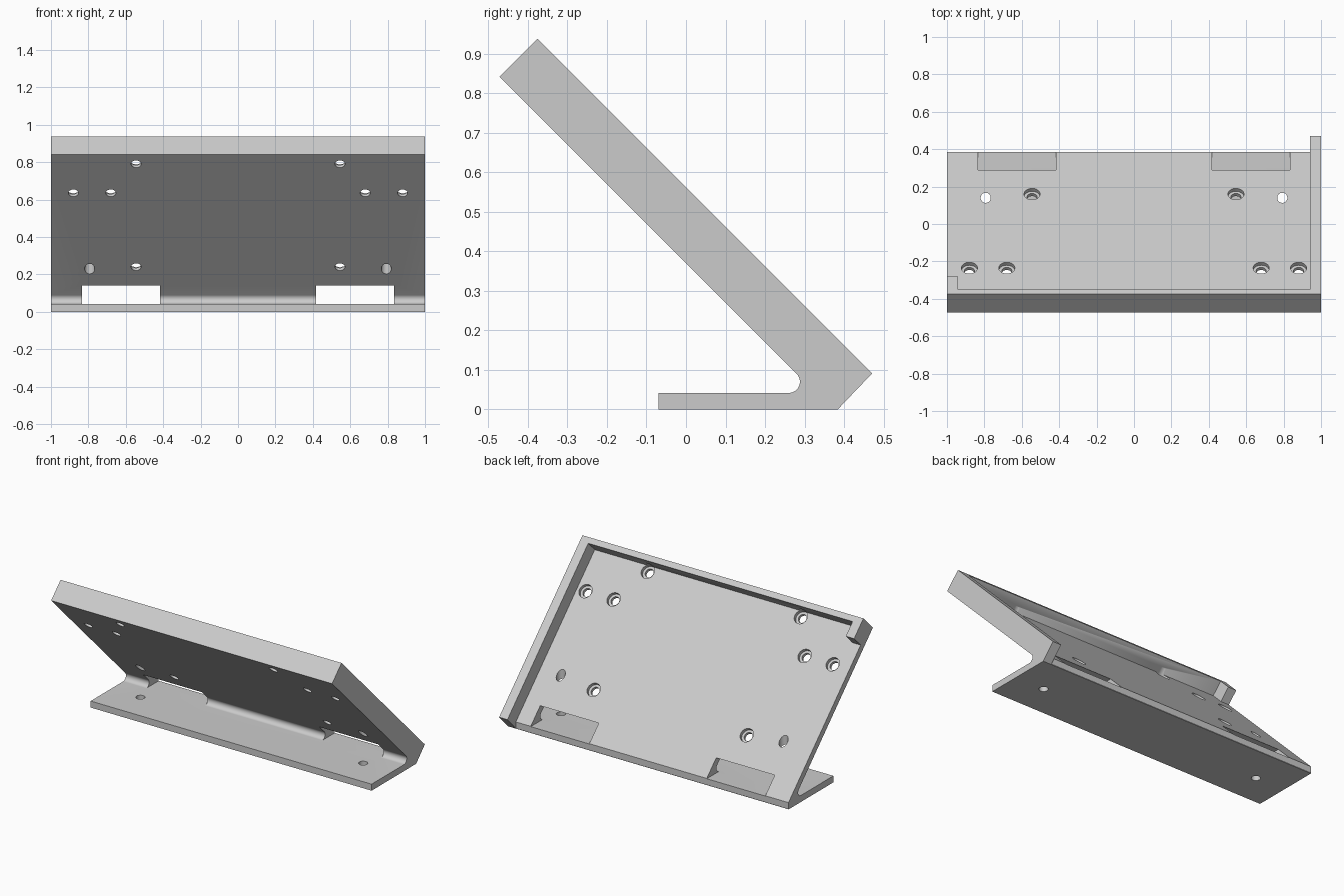
import bpy
import bmesh
from math import sin, cos, radians
from mathutils import Matrix, Vector

cube = bpy.data.objects.get("Cube")
if cube:
    bpy.data.objects.remove(cube, do_unlink=True)

grey = bpy.data.materials.new("plain grey")
grey.use_nodes = True
grey.diffuse_color = (0.6, 0.6, 0.6, 1)
grey.node_tree.nodes["Principled BSDF"].inputs["Base Color"].default_value = (0.6, 0.6, 0.6, 1)

BACK, FLOOR, RIM = 0.37, 0.43, 0.563    # y + z of the sloped planes
BASE = 0.042                            # foot thickness
HOLE, BORE = 0.027, 0.043               # hole radii
NORMAL = Vector((0, 1, 1)).normalized()


def new_object(name, bm):
    bmesh.ops.recalc_face_normals(bm, faces=bm.faces)
    mesh = bpy.data.meshes.new(name)
    bm.to_mesh(mesh)
    bm.free()
    mesh.materials.append(grey)
    obj = bpy.data.objects.new(name, mesh)
    bpy.context.collection.objects.link(obj)
    return obj


def prism(name, profile, x0, x1):
    """Extrude a (y, z) outline along x."""
    bm = bmesh.new()
    face = bm.faces.new([bm.verts.new((x0, y, z)) for y, z in profile])
    ext = bmesh.ops.extrude_face_region(bm, geom=[face])
    verts = [v for v in ext["geom"] if isinstance(v, bmesh.types.BMVert)]
    bmesh.ops.translate(bm, verts=verts, vec=(x1 - x0, 0, 0))
    return new_object(name, bm)


def cylinder(name, start, axis, length, radius):
    bm = bmesh.new()
    mat = (Matrix.Translation(Vector(start) + axis * length / 2)
           @ axis.to_track_quat("Z", "Y").to_matrix().to_4x4())
    bmesh.ops.create_cone(bm, cap_ends=True, segments=32, radius1=radius,
                          radius2=radius, depth=length, matrix=mat)
    return new_object(name, bm)


def slope(s, t):
    """Point with y + z = s and y - z = t."""
    return ((s + t) / 2, (s - t) / 2)


# Side outline: foot, filleted inner corner, leaning panel
r = 0.028
cz = BASE + r
cy = BACK - cz - r * 2 ** 0.5
arc = [(cy + r * cos(radians(a)), cz + r * sin(radians(a))) for a in range(-90, 46, 9)]
END, TOP = 0.384, -1.314
outline = [(-0.07, 0), (END, 0), slope(RIM, END - 0.004), slope(RIM, TOP),
           slope(BACK, TOP), *arc[::-1], (-0.07, BASE)]
body = prism("angled_stand", outline, -1, 1)

cutters = []


# Recess leaves a top rim, one side rim and a small corner block
def recess(t):
    lip = END + 0.002
    return [slope(0.9, t), slope(FLOOR, t), (lip, FLOOR - lip), (lip, -0.2), (0.9, -0.2)]


cutters.append(prism("recess_cutter", recess(-1.262), -0.941, 0.941))
cutters.append(prism("open_side_cutter", recess(-1.125), -1.1, -0.9))

for side in (-1, 1):
    # Cable slots level with the top of the foot
    x0, x1 = sorted((side * 0.418, side * 0.835))
    cutters.append(prism("slot_cutter", [(0.15, BASE), (0.6, BASE), (0.6, 0.14), (0.15, 0.14)], x0, x1))
    # Vertical screw holes through foot and panel
    cutters.append(cylinder("foot_hole_cutter", (side * 0.793, 0.14, -0.1), Vector((0, 0, 1)), 0.6, HOLE))
    # Counterbored mounting holes square to the panel
    for x, z in ((0.545, 0.79), (0.68, 0.635), (0.88, 0.635), (0.545, 0.24)):
        p = Vector((side * x, BACK - z, z))
        cutters.append(cylinder("hole_cutter", p - NORMAL * 0.03, NORMAL, 0.1, HOLE))
        cutters.append(cylinder("bore_cutter", p + NORMAL * 0.02, NORMAL, 0.06, BORE))

for c in cutters:
    c.hide_render = True
    mod = body.modifiers.new(c.name, "BOOLEAN")
    mod.operation = "DIFFERENCE"
    mod.solver = "EXACT"
    mod.object = c

# Bake the cuts and drop the cutters
deps = bpy.context.evaluated_depsgraph_get()
mesh = bpy.data.meshes.new_from_object(body.evaluated_get(deps))
body.modifiers.clear()
body.data = mesh
for c in cutters:
    bpy.data.objects.remove(c, do_unlink=True)

bpy.ops.object.select_all(action="DESELECT")
body.select_set(True)
bpy.context.view_layer.objects.active = body
bpy.ops.object.shade_smooth_by_angle(angle=radians(30))
